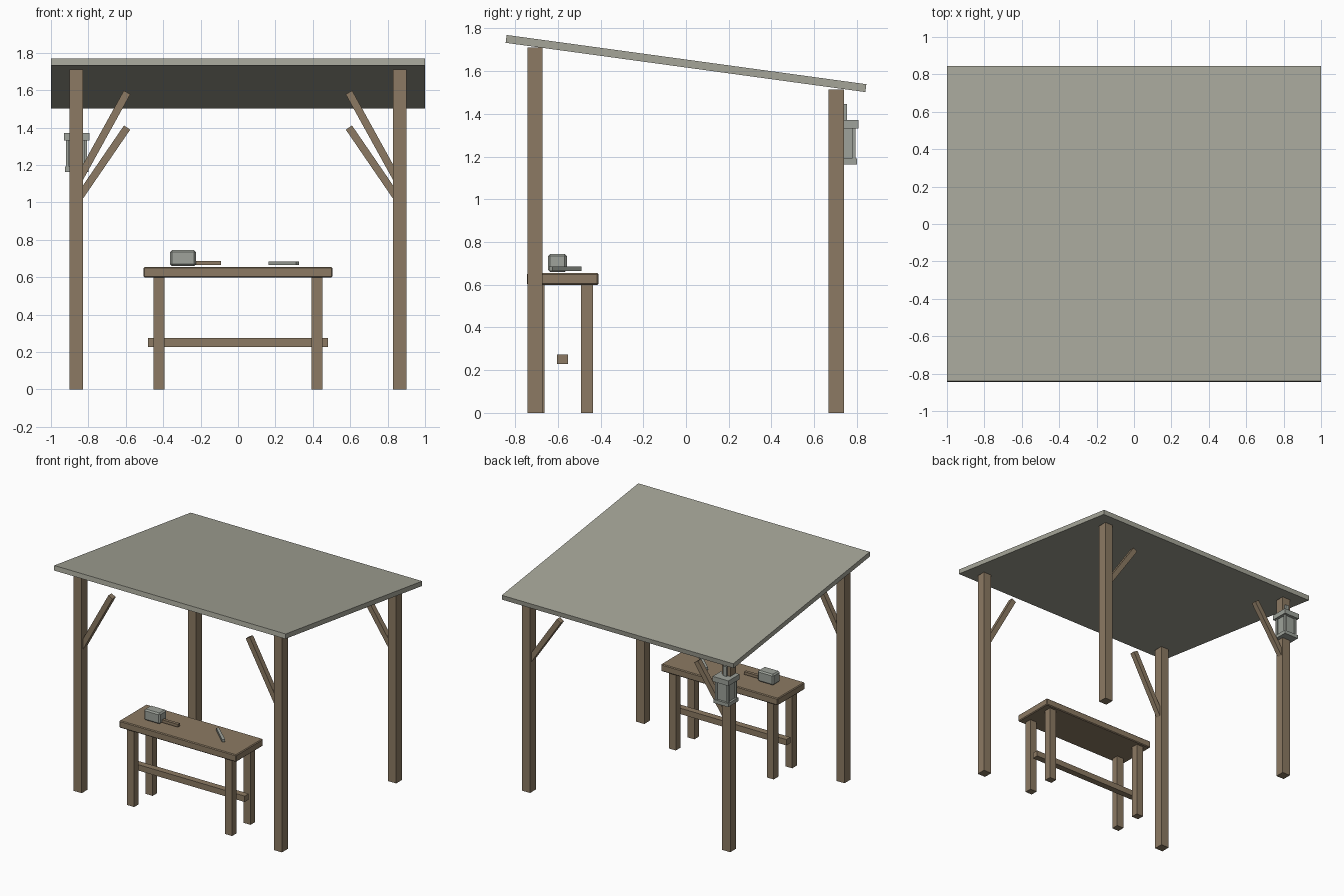
import bpy
import math
from mathutils import Vector

cube = bpy.data.objects.get("Cube")
if cube:
    bpy.data.objects.remove(cube, do_unlink=True)


def material(name, rgb):
    m = bpy.data.materials.new(name)
    m.use_nodes = True
    m.diffuse_color = (*rgb, 1)
    for n in m.node_tree.nodes:
        if n.type == 'BSDF_PRINCIPLED':
            n.inputs["Base Color"].default_value = (*rgb, 1)
    return m


WOOD = material("weathered wood", (0.262, 0.195, 0.125))
ROOF = material("pale roofing", (0.376, 0.376, 0.314))
METAL = material("grey metal", (0.342, 0.365, 0.325))


def box(name, center, size, mat, rot=(0, 0, 0), bevel=0):
    """Box with baked size and an optional small chamfer."""
    bpy.ops.mesh.primitive_cube_add(size=1, location=center, rotation=rot)
    o = bpy.context.object
    o.name = name
    o.data.name = name
    for v in o.data.vertices:
        v.co = v.co * Vector(size)
    o.data.materials.append(mat)
    if bevel:
        b = o.modifiers.new("chamfer", 'BEVEL')
        b.width = bevel
        b.segments = 1
    return o


def beam(name, a, b, thick, mat):
    """Square beam in the xz plane between two points."""
    a, b = Vector(a), Vector(b)
    d = b - a
    return box(name, (a + b) / 2, (thick, thick, d.length), mat,
               (0, math.atan2(d.x, d.z), 0))


# Sloping roof sheet
pitch = math.atan2(-0.23, 1.68)
box("roof", (0, 0, 1.636), (2, 1.70, 0.037), ROOF, (pitch, 0, 0))

# Posts and corner braces
for side, sx in (("right", -1), ("left", 1)):
    for end, y, top, low, high in (("front", -0.707, 1.71, 1.105, 1.588),
                                   ("back", 0.703, 1.515, 1.01, 1.40)):
        box(f"{end}_{side}_post", (sx * 0.865, y, top / 2), (0.07, 0.072, top), WOOD)
        beam(f"{end}_{side}_brace", (sx * 0.86, y, low), (sx * 0.593, y, high),
             0.04, WOOD)

# Workbench
bench_y = -0.578
box("bench_top", (0, bench_y, 0.627), (1.01, 0.335, 0.056), WOOD, bevel=0.006)
for side, sx in (("right", -1), ("left", 1)):
    for end, sy in (("front", -1), ("back", 1)):
        box(f"bench_{end}_{side}_leg", (sx * 0.423, bench_y + sy * 0.114, 0.3),
            (0.06, 0.057, 0.6), WOOD)
box("bench_stretcher", (0, bench_y, 0.251), (0.96, 0.05, 0.046), WOOD)

# Hammer and chisel on the bench
box("hammer_head", (-0.294, -0.602, 0.702), (0.138, 0.088, 0.085), METAL, bevel=0.01)
box("hammer_handle", (-0.17, -0.602, 0.675), (0.16, 0.024, 0.022), WOOD)
box("chisel", (0.245, -0.565, 0.675), (0.2, 0.022, 0.02), METAL,
    (0, 0, math.radians(-43)))

# Lantern hung on the back right post
lx, ly = -0.863, 0.738
box("lantern_hanger", (lx, ly, 1.41), (0.03, 0.034, 0.075), METAL)
box("lantern_cap", (lx, ly, 1.352), (0.136, 0.138, 0.04), METAL)
box("lantern_base", (lx, ly, 1.177), (0.126, 0.126, 0.028), METAL)
box("lantern_body", (lx, ly, 1.262), (0.092, 0.092, 0.145), METAL)
for sx in (-1, 1):
    for sy in (-1, 1):
        box("lantern_bar", (lx + sx * 0.048, ly + sy * 0.048, 1.262),
            (0.016, 0.016, 0.145), METAL)
